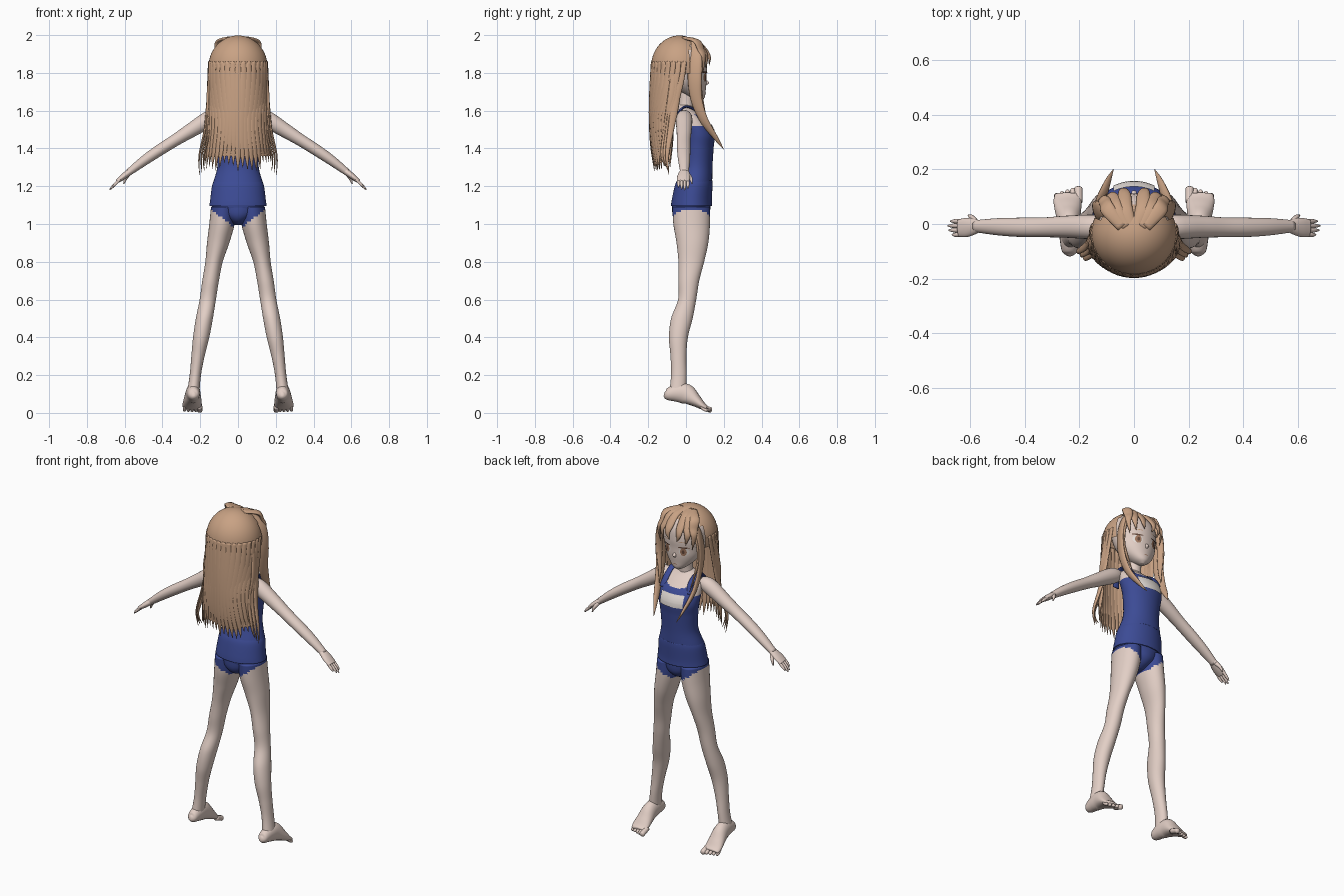
import bpy, bmesh, math, random
from mathutils import Vector

random.seed(4)
cube = bpy.data.objects.get("Cube")
if cube:
    bpy.data.objects.remove(cube)


def material(name, rgb):
    m = bpy.data.materials.new(name)
    m.use_nodes = True
    m.diffuse_color = (*rgb, 1)
    m.node_tree.nodes["Principled BSDF"].inputs["Base Color"].default_value = (*rgb, 1)
    return m


SKIN = material("skin", (0.76, 0.62, 0.56))
HAIR = material("hair", (0.58, 0.36, 0.23))
BLUE = material("swim_fabric", (0.045, 0.07, 0.30))
WHITE = material("off_white", (0.80, 0.74, 0.70))
IRIS = material("iris", (0.36, 0.19, 0.12))
DARK = material("lash", (0.12, 0.06, 0.04))


def smooth_path(pts, k):
    """Catmull-Rom samples of points that also carry two radii."""
    out, n = [], len(pts)
    for i in range(n - 1):
        p = [pts[max(i - 1, 0)], pts[i], pts[i + 1], pts[min(i + 2, n - 1)]]
        for j in range(k):
            t = j / k
            out.append([0.5 * (2 * b + (c - a) * t + (2 * a - 5 * b + 4 * c - d) * t * t
                               + (3 * b - a - 3 * c + d) * t ** 3) for a, b, c, d in zip(*p)])
    out.append(list(pts[-1]))
    return out


def finish(name, bm, mats, rule=None, closed=True):
    if closed:
        bmesh.ops.recalc_face_normals(bm, faces=bm.faces)
    for f in bm.faces:
        f.smooth = True
        if rule:
            f.material_index = rule(f.calc_center_median())
    me = bpy.data.meshes.new(name)
    bm.to_mesh(me)
    bm.free()
    for m in mats:
        me.materials.append(m)
    ob = bpy.data.objects.new(name, me)
    bpy.context.collection.objects.link(ob)
    return ob


def tube(name, pts, mats, side=(1, 0, 0), flat=False, sides=20, k=5, rule=None, caps=True):
    """Loft ellipses (x, y, z, radius along side, other radius) along a path."""
    path = smooth_path(pts, k)
    bm, rings = bmesh.new(), []
    for i, p in enumerate(path):
        t = Vector(path[min(i + 1, len(path) - 1)][:3]) - Vector(path[max(i - 1, 0)][:3])
        t = Vector((0, 0, 1)) if flat else t.normalized()
        s = Vector(side)
        s = (s - t * s.dot(t)).normalized()
        n = t.cross(s)
        ring = []
        for j in range(sides):
            a = 2 * math.pi * j / sides
            ring.append(bm.verts.new(Vector(p[:3]) + s * math.cos(a) * max(p[3], 0.0008)
                                     + n * math.sin(a) * max(p[4], 0.0008)))
        rings.append(ring)
    for r, q in zip(rings, rings[1:]):
        for j in range(sides):
            bm.faces.new((r[j], r[j - 1], q[j - 1], q[j]))
    if caps:
        bm.faces.new(rings[0])
        bm.faces.new(rings[-1])
    return finish(name, bm, mats, rule)


def pair(name, pts, mats, side=(1, 0, 0), **kw):
    """Build a part on both sides of the body."""
    for label, m in (("left", 1), ("right", -1)):
        tube(f"{label}_{name}", [(m * p[0], *p[1:]) for p in pts], mats,
             (m * side[0], side[1], side[2]), **kw)


def patch(name, rings, cx, cz, w, h, mat, lift, rounded=True):
    """Thin plate following the forward surface of a horizontal loft."""
    path, n = smooth_path(rings, 12), 10
    bm, grid = bmesh.new(), []
    for i in range(n + 1):
        for j in range(n + 1):
            u, v = 2 * i / n - 1, 2 * j / n - 1
            if rounded:
                u, v = u * math.sqrt(1 - v * v / 2), v * math.sqrt(1 - u * u / 2)
            x, z = cx + u * w, cz + v * h
            r = min(path, key=lambda p: abs(p[2] - z))
            y = r[1] + r[4] * math.sqrt(max(0, 1 - (x / r[3]) ** 2))
            grid.append(bm.verts.new((x, y + lift, z)))
    for i in range(n):
        for j in range(n):
            a = i * (n + 1) + j
            bm.faces.new((grid[a], grid[a + 1], grid[a + n + 2], grid[a + n + 1]))
    finish(name, bm, [mat], closed=False)


# Torso with the one-piece suit; neckline and arm openings are skin
torso = [(0, .025, 1.06, .115, .09), (0, .028, 1.11, .145, .103), (0, .04, 1.2, .136, .098),
         (0, .058, 1.3, .11, .082), (0, .064, 1.4, .114, .082), (0, .065, 1.47, .124, .086),
         (0, .045, 1.53, .125, .083), (0, .018, 1.58, .115, .062), (0, 0, 1.61, .075, .045),
         (0, -.005, 1.63, .04, .035)]


def suit_rule(c):
    neckline = c.z > 1.55 + 3 * c.x ** 2
    armhole = abs(c.x) > .105 and c.z > 1.52
    return 1 if neckline or armhole else 0


tube("torso", torso, [BLUE, SKIN], flat=True, sides=64, k=10, rule=suit_rule)
patch("chest_tag", torso, 0, 1.49, .075, .036, WHITE, .006, rounded=False)
skirt = tube("suit_hem", [(0, .029, 1.095, .152, .109), (0, .031, 1.13, .147, .106),
                          (0, .04, 1.2, .138, .1), (0, .046, 1.23, .127, .093)],
             [BLUE], flat=True, sides=48, caps=False)
skirt.modifiers.new("thickness", "SOLIDIFY").thickness = .004
tube("suit_brief", [(0, .025, .995, .025, .035), (0, .025, 1.015, .05, .075),
                    (0, .027, 1.05, .095, .098), (0, .028, 1.11, .14, .101)],
     [BLUE], flat=True, sides=40)
pair("strap", [(.088, .1, 1.53, .02, .006), (.082, .065, 1.59, .018, .006),
               (.085, .0, 1.622, .018, .006), (.088, -.045, 1.58, .02, .006),
               (.09, -.045, 1.52, .022, .006)], [BLUE], sides=12)
tube("neck", [(0, -.005, 1.58, .05, .042), (0, 0, 1.64, .039, .039), (0, .005, 1.74, .042, .042)],
     [SKIN], flat=True)

# Legs, with fabric above the slanting leg opening
pair("leg", [(.238, -.045, .1, .033, .045), (.226, -.038, .2, .03, .041), (.212, -.04, .3, .035, .042),
             (.195, -.04, .4, .043, .05), (.178, -.022, .5, .045, .057), (.16, .006, .6, .043, .048),
             (.145, .015, .7, .044, .055), (.127, .028, .8, .046, .068), (.105, .034, .9, .059, .084),
             (.085, .03, 1.0, .067, .097), (.077, .028, 1.09, .066, .1)],
     [SKIN, BLUE], flat=True, sides=32, k=8,
     rule=lambda c: 1 if c.z > .99 + .75 * (abs(c.x) - .03) else 0)

# Feet with toes
pair("foot", [(.235, -.116, .1, .008, .01), (.235, -.1, .098, .028, .03), (.236, -.05, .105, .036, .047),
              (.238, 0, .1, .04, .053), (.241, .05, .066, .048, .034), (.243, .085, .039, .051, .021),
              (.243, .108, .026, .046, .014)], [SKIN])
for i in range(5):
    x, r = .203 + .02 * i, (.015 if i == 0 else .0105 - .0005 * i)
    tip = .137 - .006 * i
    pair(f"toe_{i + 1}", [(x, .08, .034, r, r), (x, tip - .02, .02, r, r), (x, tip - .006, .014, r, r),
                          (x, tip, .012, r * .4, r * .4)], [SKIN], sides=10, k=3)

# Arms and hands
pair("arm", [(.1, -.005, 1.57, .032, .03), (.15, -.01, 1.556, .044, .044), (.25, -.01, 1.495, .04, .038),
             (.33, -.012, 1.445, .036, .032), (.42, -.012, 1.388, .035, .03),
             (.5, -.01, 1.333, .031, .026), (.58, -.008, 1.272, .022, .018)],
     [SKIN], side=(0, 1, 0), sides=24)
pair("palm", [(.565, -.008, 1.283, .022, .017), (.59, -.01, 1.264, .031, .017),
              (.615, -.013, 1.245, .035, .015), (.64, -.015, 1.226, .032, .011)], [SKIN], side=(0, 1, 0))
for i, reach in enumerate((.032, .042, .038, .026)):
    y = .01 - .0165 * i
    pair(f"finger_{i + 1}", [(.625, y, 1.236, .008, .008), (.638 + reach * .5, y, 1.222 - reach * .45, .008, .008),
                             (.638 + reach, y, 1.222 - reach, .003, .003)], [SKIN], side=(0, 1, 0), sides=10)
pair("thumb", [(.58, .008, 1.265, .012, .012), (.595, .026, 1.24, .009, .009),
               (.605, .031, 1.213, .003, .003)], [SKIN], sides=10)

# Head and face
head = [(0, .068, 1.652, .01, .014), (0, .055, 1.67, .042, .044), (0, .034, 1.705, .08, .07),
        (0, .018, 1.745, .106, .09), (0, .005, 1.79, .12, .104), (0, 0, 1.84, .128, .112),
        (0, -.01, 1.9, .124, .114), (0, -.02, 1.95, .095, .09), (0, -.02, 1.975, .04, .045)]
tube("head", head, [SKIN], flat=True, sides=40, k=6)
tube("nose", [(0, .1, 1.765, .004, .004), (0, .112, 1.748, .01, .011), (0, .1, 1.733, .006, .006)],
     [SKIN], flat=True, sides=12)
patch("mouth", head, 0, 1.694, .014, .0022, IRIS, .002)
for label, m in (("left", 1), ("right", -1)):
    patch(f"{label}_eye_white", head, m * .054, 1.778, .027, .025, WHITE, .002)
    patch(f"{label}_iris", head, m * .053, 1.777, .017, .024, IRIS, .004)
    patch(f"{label}_pupil", head, m * .053, 1.777, .007, .012, DARK, .006)
    patch(f"{label}_lash", head, m * .056, 1.803, .031, .004, DARK, .005)
    patch(f"{label}_brow", head, m * .055, 1.835, .026, .0025, HAIR, .003)

# Hair cap, open over the face
bm = bmesh.new()
bmesh.ops.create_uvsphere(bm, u_segments=48, v_segments=28, radius=1)
for v in bm.verts:
    v.co = Vector((v.co.x * .156, v.co.y * .15 - .035, v.co.z * .165 + 1.833))
bmesh.ops.delete(bm, geom=[f for f in bm.faces if f.calc_center_median().z < 1.8 or
                           (f.calc_center_median().y > .02 and f.calc_center_median().z < 1.955)],
                 context="FACES")
finish("hair_cap", bm, [HAIR])


# Long back hair: one sheet with overlapping locks
def back_point(angle, z, out=0):
    t = (1.86 - z) / .6
    rx = .155 + .045 * t ** 1.8 + out
    ry = .15 + .025 * t - .085 * max(0, t - .4) ** 1.5 + out
    return Vector((rx * math.sin(angle), -.033 - ry * math.cos(angle), z))


bm, rows = bmesh.new(), []
for i in range(13):
    z = 1.86 - .5 * i / 12
    spread = math.radians(112 - 45 * min(1, i / 7))
    rows.append([bm.verts.new(back_point(spread * (j / 16 - 1), z)) for j in range(33)])
for r, q in zip(rows, rows[1:]):
    for j in range(32):
        bm.faces.new((r[j], q[j], q[j + 1], r[j + 1]))
finish("back_hair_sheet", bm, [HAIR], closed=False)

for i in range(19):
    u = i / 9 - 1
    end = 1.27 + .05 * random.random() + .02 * abs(u)
    pts = []
    for j, width in enumerate((.012, .026, .028, .027, .02, .001)):
        f = j / 5
        z = 1.88 + (end - 1.88) * f
        angle = u * math.radians(100 - 32 * min(1, f * 1.6))
        pts.append((*back_point(angle, min(z, 1.86), -.003), width, min(.008, width * .5)))
    a = u * math.radians(80)
    tube(f"back_lock_{i + 1}", pts, [HAIR], side=(math.cos(a), math.sin(a), 0), sides=10)

# Loose wisps behind the shoulders
for i in range(3):
    e = .012 * i
    pair(f"wisp_{i + 1}", [(.145, -.03 - e, 1.84, .02, .008), (.16, -.055 - e, 1.65, .022, .008),
                           (.175 - e, -.08 - e, 1.5, .017, .007), (.205 - e, -.1 - e, 1.36, .01, .005),
                           (.203 - e, -.09, 1.26 + e, .001, .001)], [HAIR], side=(0, 1, 0), sides=10)

# Long face-framing locks and swept fringe
pair("front_lock", [(.06, .03, 1.965, .02, .01), (.118, .05, 1.89, .034, .012), (.137, .045, 1.78, .038, .012),
                    (.13, .055, 1.66, .032, .013), (.118, .095, 1.55, .024, .012),
                    (.095, .155, 1.46, .014, .008), (.075, .2, 1.395, .001, .001)],
     [HAIR], side=(.3, 1, 0), sides=14)
pair("cheek_lock", [(.08, .06, 1.94, .015, .008), (.122, .07, 1.85, .02, .009), (.13, .068, 1.74, .018, .008),
                    (.115, .085, 1.64, .012, .006), (.1, .11, 1.55, .001, .001)],
     [HAIR], side=(.5, .8, 0), sides=12)
fringe = ((.02, .025, 1.84), (.055, .072, 1.825), (.085, .105, 1.80))
for i, (top, tip, low) in enumerate(fringe):
    pair(f"fringe_{i + 1}", [(top * .5, -.01, 1.985, .02, .009), (top + .012, .055, 1.968, .027, .01),
                             (tip * .9 + .012, .104 - .012 * i, 1.92, .024, .01),
                             (tip + .012, .124 - .016 * i, 1.88, .016, .008),
                             (tip, .122 - .016 * i, low, .001, .001)], [HAIR], side=(1, -.5 * i, 0), sides=12)
